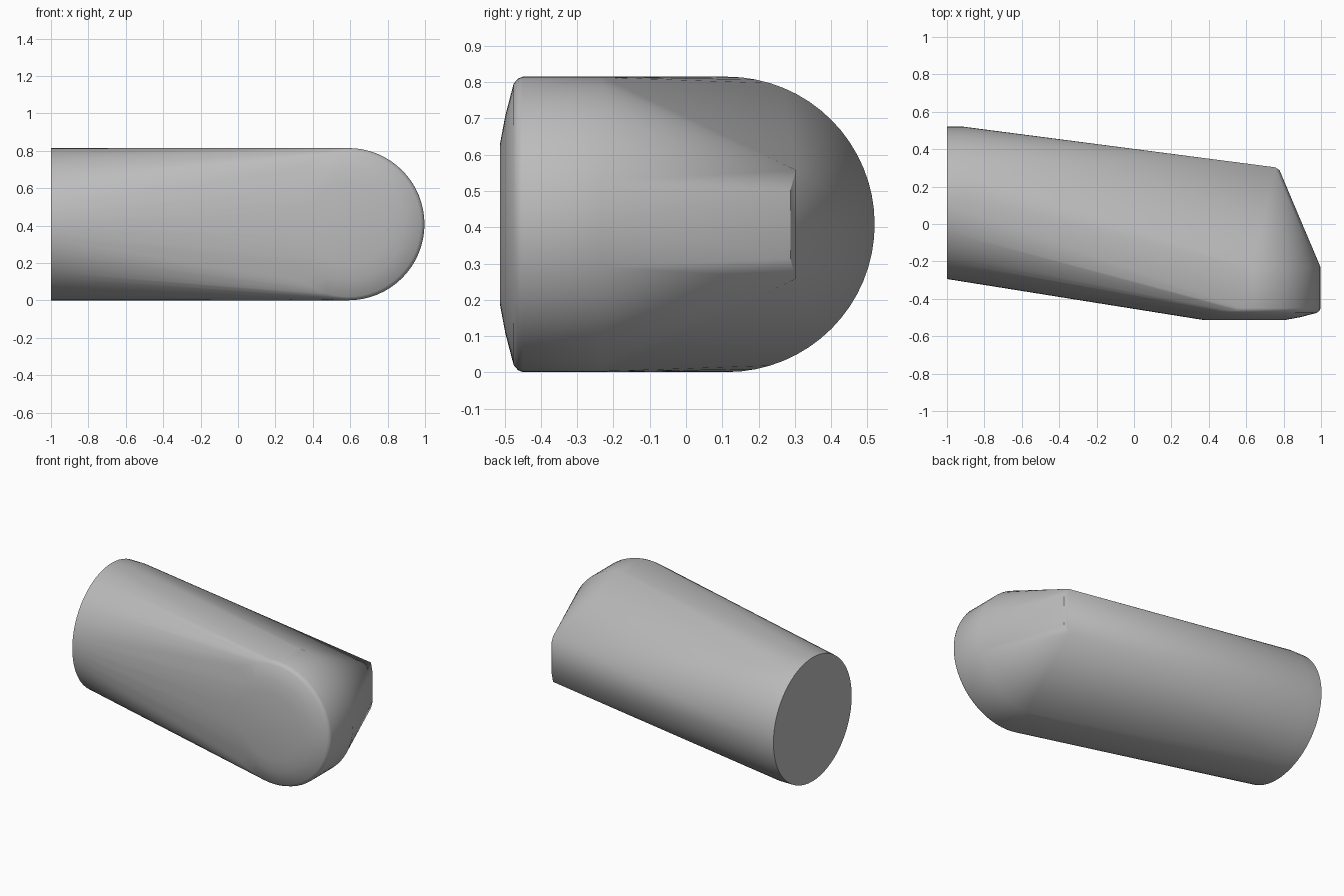
import bpy, bmesh, math
from mathutils import Vector

cube = bpy.data.objects.get("Cube")
if cube:
    bpy.data.objects.remove(cube, do_unlink=True)

grey = bpy.data.materials.new("mid grey")
grey.use_nodes = True
colour = (0.5, 0.5, 0.5, 1)
grey.diffuse_color = colour
grey.node_tree.nodes["Principled BSDF"].inputs["Base Color"].default_value = colour

MID_Z = 0.408
RADIUS = 0.407
SIDES = 64


def ring(centre, radius, u):
    """Points of an upright circle spanned by the direction u and z."""
    up = Vector((0, 0, 1))
    angles = [2 * math.pi * i / SIDES for i in range(SIDES)]
    return [Vector(centre) + radius * (math.cos(a) * u + math.sin(a) * up) for a in angles]


points = []
# Flat round end with a short straight collar
for x in (-1, -0.91):
    points += ring((x, 0.113, MID_Z), RADIUS, Vector((0, 1, 0)))
# Front disc with a shallow domed face: (y, radius)
for y, r in [(-0.23, RADIUS), (-0.45, RADIUS), (-0.463, 0.402), (-0.475, 0.388),
             (-0.498, 0.30), (-0.513, 0.22)]:
    points += ring((0.59, y, MID_Z), r, Vector((1, 0, 0)))
# Short upright edge at the back corner: (x, y, half height)
for x, y, h in [(0.755, 0.303, 0.15), (0.778, 0.288, 0.095)]:
    points += [Vector((x, y, MID_Z + s * h)) for s in (-1, 1)]

# Skin all sections with one taut shell
bm = bmesh.new()
for p in points:
    bm.verts.new(p)
hull = bmesh.ops.convex_hull(bm, input=bm.verts)
loose = [v for v in bm.verts if not v.link_faces]
bmesh.ops.delete(bm, geom=loose, context="VERTS")
bmesh.ops.dissolve_limit(bm, angle_limit=0.002, verts=bm.verts, edges=bm.edges)
bmesh.ops.recalc_face_normals(bm, faces=bm.faces)

mesh = bpy.data.meshes.new("tapered_body")
bm.to_mesh(mesh)
bm.free()
mesh.materials.append(grey)
body = bpy.data.objects.new("tapered_body", mesh)
bpy.context.collection.objects.link(body)

bpy.ops.object.select_all(action="DESELECT")
body.select_set(True)
bpy.context.view_layer.objects.active = body
bpy.ops.object.shade_smooth_by_angle(angle=math.radians(30))
